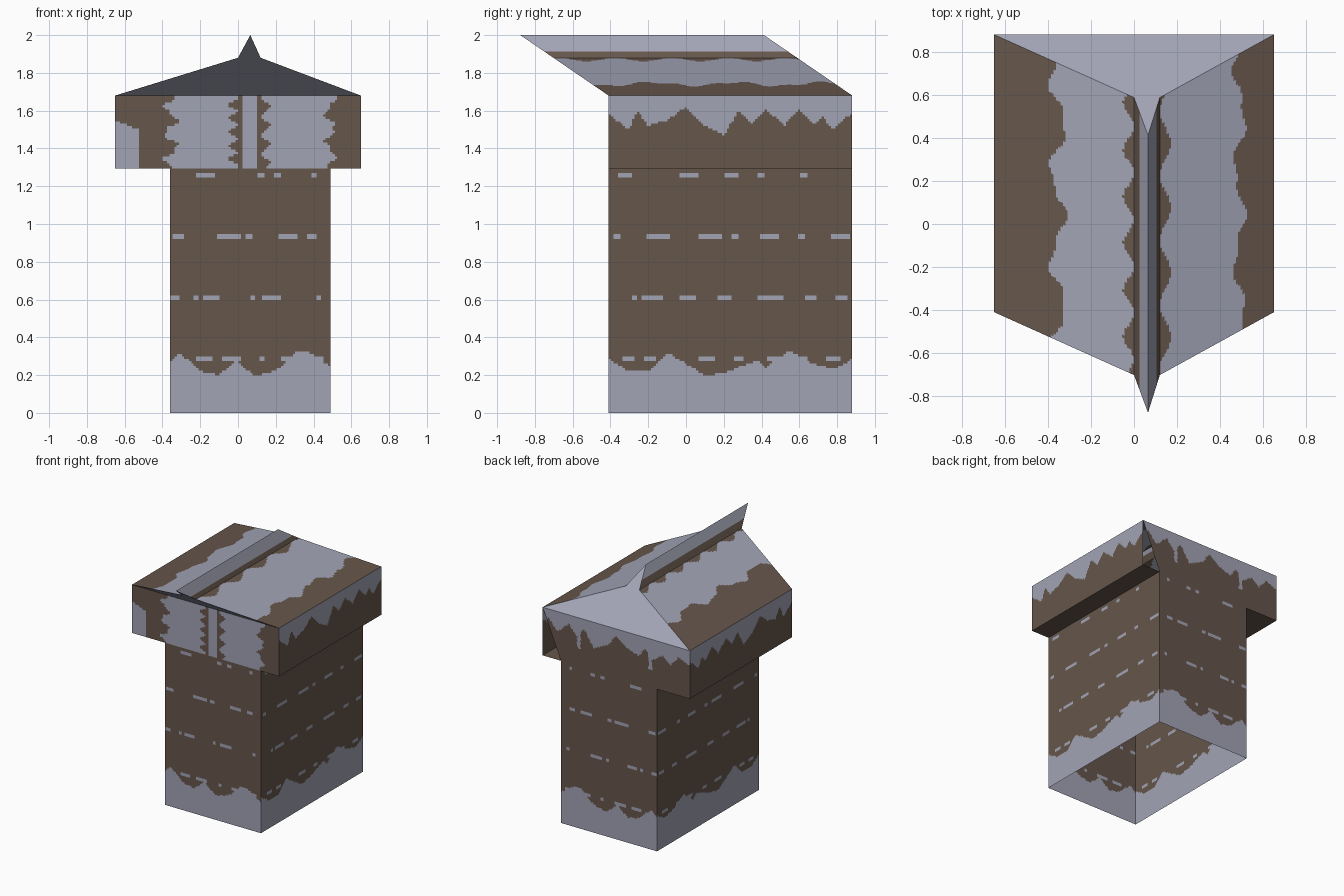
import bpy
from math import sin
from mathutils import Vector

cube = bpy.data.objects.get("Cube")
if cube:
    bpy.data.objects.remove(cube)


def material(name, rgb):
    mat = bpy.data.materials.new(name)
    mat.use_nodes = True
    mat.diffuse_color = (*rgb, 1)
    mat.node_tree.nodes["Principled BSDF"].inputs["Base Color"].default_value = (*rgb, 1)
    return mat


BROWN = material("brown brick", (0.133, 0.093, 0.070))
GREY = material("pale grey", (0.36, 0.37, 0.46))

# Main dimensions
CELL = 0.0125
FRONT, BACK = -0.41, 0.88
BODY_R, BODY_L = -0.36, 0.49
HALF = 0.65
SILL, EAVE = 1.295, 1.68
LEAN = 1.46


def interp(points, x):
    """Height of a polyline at x."""
    for (x0, h0), (x1, h1) in zip(points, points[1:]):
        if x <= x1:
            return h0 + (h1 - h0) * (x - x0) / (x1 - x0)
    return points[-1][1]


# Outlines of the painted edges, and dashes as (centre, half width) per row
SNOW_X = [(-.37, .26), (-.31, .32), (-.2, .22), (-.1, .2), (-.01, .28), (.08, .2),
          (.17, .21), (.25, .26), (.3, .32), (.38, .32), (.45, .27), (.5, .24)]
SNOW_Y = [(-.42, .29), (-.3, .22), (-.2, .22), (-.1, .32), (.1, .2), (.2, .21), (.38, .28),
          (.42, .24), (.55, .33), (.65, .27), (.78, .23), (.89, .29)]
DRIP = [(-.66, 1.55), (-.55, 1.6), (-.48, 1.52), (-.41, 1.58), (-.3, 1.5), (-.26, 1.6),
        (-.2, 1.52), (-.1, 1.55), (0, 1.62), (.08, 1.53), (.2, 1.47), (.28, 1.6), (.35, 1.53),
        (.42, 1.61), (.52, 1.52), (.6, 1.61), (.68, 1.52), (.72, 1.57), (.78, 1.5), (.89, 1.6)]
ROWS = (0.285, 0.61, 0.935, 1.255)
DASH_X = [[(-.18, .04), (-.03, .05), (.13, .01), (.27, .04), (.43, .02)],
          [(-.34, .03), (-.22, .01), (-.14, .04), (.08, .01), (.18, .05), (.43, .01)],
          [(-.32, .03), (-.05, .06), (.06, .02), (.26, .05), (.39, .02)],
          [(-.17, .05), (.12, .02), (.21, .02), (.4, .01)]]
DASH_Y = [[(-.3, .03), (-.19, .03), (.11, .04), (.28, .02), (.46, .03), (.62, .02), (.78, .04)],
          [(-.27, .01), (-.18, .06), (.01, .04), (.2, .04), (.45, .07), (.66, .03), (.82, .03)],
          [(-.37, .02), (-.15, .06), (.13, .06), (.26, .02), (.44, .05), (.61, .02), (.82, .05)],
          [(-.32, .04), (.01, .05), (.24, .04), (.4, .02), (.62, .02)]]


def brick(u, z, snow, dashes):
    """Grey base with a ragged edge, and short grey joints in rows."""
    if z < interp(snow, u):
        return True
    for row, marks in zip(ROWS, dashes):
        if abs(z - row) < 0.015:
            return any(abs(u - c) < w for c, w in marks)
    return False


def end_wall(p):
    return brick(p.x, p.z, SNOW_X, DASH_X)


def side_wall(p):
    return brick(p.y, p.z, SNOW_Y, DASH_Y)


def side_drip(p):
    return p.z > interp(DRIP, p.y)


def back_drip(p):
    slot = abs(p.z - 1.5) < 0.06 and min(abs(p.x - 0.33), abs(p.x + 0.3)) < 0.015
    return slot or p.z > interp(DRIP, p.x)


def banded(x, t):
    """Brown eaves and ridge edges with wavy borders; True where grey."""
    left = -0.355 + 0.035 * sin(15 * t + 1) + 0.012 * sin(37 * t)
    right = 0.49 + 0.025 * sin(14 * t + 1) + 0.012 * sin(33 * t)
    ridge_l = -0.025 + 0.025 * sin(29 * t + 1)
    ridge_r = 0.145 + 0.025 * sin(21 * t)
    return left < x < ridge_l or 0.025 < x < 0.105 or ridge_r < x < right


def roof_paint(p):
    return banded(p.x, p.y)


def fascia_paint(p):
    corner = p.x < -0.52 and p.z < 1.52 - 0.4 * (p.x + 0.58)
    return corner or banded(p.x, 3 * p.z)


def build(name, panels):
    """Join four-cornered panels into one object, each split into cells painted by its rule."""
    verts, faces, paint = [], [], []
    for corners, rule in panels:
        a, b, c, d = map(Vector, corners)
        nu = max(1, round((b - a).length / CELL)) if callable(rule) else 1
        nv = max(1, round((d - a).length / CELL)) if callable(rule) else 1
        base = len(verts)
        for j in range(nv + 1):
            lo, hi = a.lerp(d, j / nv), b.lerp(c, j / nv)
            verts += [lo.lerp(hi, i / nu) for i in range(nu + 1)]
        for j in range(nv):
            for i in range(nu):
                k = base + j * (nu + 1) + i
                face = (k, k + 1, k + nu + 2, k + nu + 1)
                mid = (verts[face[0]] + verts[face[2]]) / 2
                faces.append(face)
                paint.append(int(rule(mid) if callable(rule) else rule))
    mesh = bpy.data.meshes.new(name)
    mesh.from_pydata(verts, [], faces)
    mesh.materials.append(BROWN)
    mesh.materials.append(GREY)
    mesh.polygons.foreach_set("material_index", paint)
    mesh.update()
    obj = bpy.data.objects.new(name, mesh)
    bpy.context.collection.objects.link(obj)
    return obj


def upright(p, q, z0, z1):
    """Corners of a vertical panel from plan point p to q."""
    return [(*p, z0), (*q, z0), (*q, z1), (*p, z1)]


# Tower body, open below
fr, fl, bl, br = (BODY_R, FRONT), (BODY_L, FRONT), (BODY_L, BACK), (BODY_R, BACK)
build("tower_walls", [
    (upright(fr, fl, 0, SILL), end_wall),
    (upright(fl, bl, 0, SILL), side_wall),
    (upright(bl, br, 0, SILL), end_wall),
    (upright(br, fr, 0, SILL), side_wall)])

# Wider upper storey; its back panel tapers in to the body on the left
build("upper_storey", [
    (upright((-HALF, FRONT), (HALF, FRONT), SILL, EAVE), fascia_paint),
    (upright((HALF, FRONT), (HALF, BACK), SILL, EAVE), side_drip),
    (upright((-HALF, BACK), (-HALF, FRONT), SILL, EAVE), side_drip),
    ([(BODY_L, BACK, SILL), (-HALF, BACK, SILL), (-HALF, BACK, EAVE), (HALF, BACK, EAVE)],
     back_drip)])


# Undersides of the overhangs
def soffit(x0, x1):
    return [(x0, FRONT, SILL), (x0, BACK, SILL), (x1, BACK, SILL), (x1, FRONT, SILL)], 0


build("overhang_soffits", [soffit(-HALF, BODY_R), soffit(BODY_L, HALF)])

# Roof: a ridged profile swept back and leaning forward with height
PROFILE = [(HALF, EAVE), (0.12, 1.88), (0.065, 2.0), (0.0, 1.88), (-HALF, EAVE)]


def leaning(point, y):
    x, z = point
    return (x, y - LEAN * (z - EAVE), z)


build("roof_slopes", [
    ([leaning(p, FRONT), leaning(p, BACK), leaning(q, BACK), leaning(q, FRONT)], roof_paint)
    for p, q in zip(PROFILE, PROFILE[1:])])

# Gable ends
for name, y, step in (("front_gable", FRONT, 1), ("back_gable", BACK, -1)):
    mesh = bpy.data.meshes.new(name)
    faces = [(0, 1, 3, 4)[::step], (1, 2, 3)[::step]]
    mesh.from_pydata([leaning(p, y) for p in PROFILE], [], faces)
    mesh.materials.append(GREY)
    bpy.context.collection.objects.link(bpy.data.objects.new(name, mesh))
